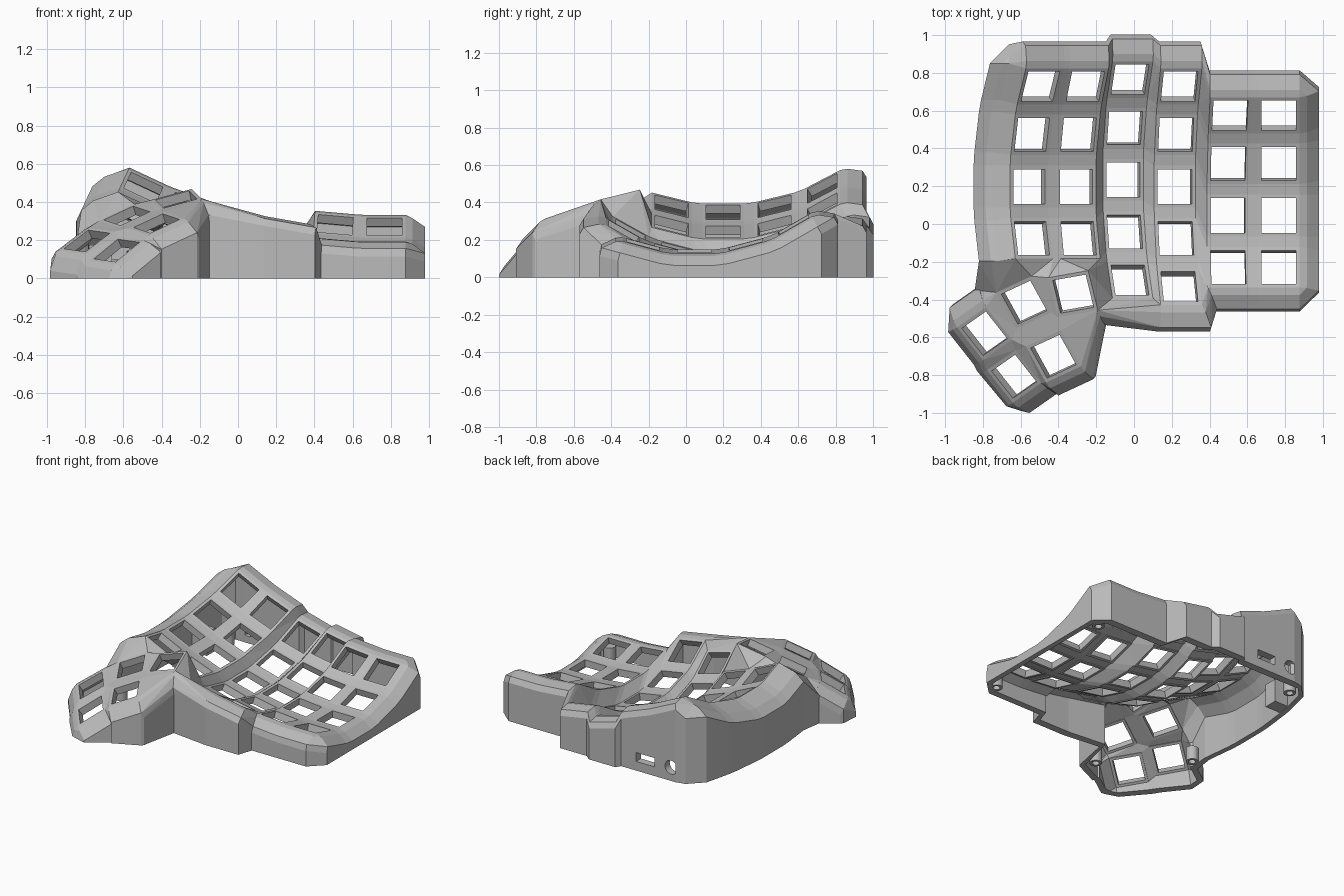
import bpy, bmesh
from math import radians, sin
from mathutils import Matrix, Vector

if "Cube" in bpy.data.objects:
    bpy.data.objects.remove(bpy.data.objects["Cube"])

grey = bpy.data.materials.new("case grey")
grey.use_nodes = True
grey.diffuse_color = (0.5, 0.5, 0.5, 1)
grey.node_tree.nodes["Principled BSDF"].inputs["Base Color"].default_value = (0.5, 0.5, 0.5, 1)

# Dimensions in millimetres, scaled to model units at placement
UNIT = 1 / 78.5
HALF, HOLE = 8.7, 7.2               # half key mount, half switch hole
THICK, WEB = 4, 0.5                 # plate top, underside of the webs
WALL, REACH, DROP = 3, 5, -5        # wall thickness, rim reach, rim drop
ALPHA, BETA, TENT = radians(15), radians(5), radians(10)
CAP = 16.7
ROW_R = 9.2 / sin(ALPHA / 2) + CAP
COL_R = 10.05 / sin(BETA / 2) + CAP

T = lambda x, y, z: Matrix.Translation((x, y, z))
R = lambda a, axis: Matrix.Rotation(a, 4, axis)
SCALE = Matrix.Scale(UNIT, 4)


def finish(bm, name):
    bmesh.ops.recalc_face_normals(bm, faces=bm.faces[:])
    mesh = bpy.data.meshes.new(name)
    bm.to_mesh(mesh)
    bm.free()
    mesh.materials.append(grey)
    ob = bpy.data.objects.new(name, mesh)
    bpy.context.scene.collection.objects.link(ob)
    return ob


def hull(bm, points, floor=0):
    """Convex hull of the points, cut off flat at the floor height."""
    above = [p for p in points if p.z >= floor]
    below = [p for p in points if p.z < floor]
    cut = [a.lerp(b, (a.z - floor) / (a.z - b.z)) for a in above for b in below]
    verts = [bm.verts.new(p) for p in above + cut]
    if len(verts) < 4:
        return
    bmesh.ops.convex_hull(bm, input=verts)
    loose = [v for v in verts if v.is_valid and not v.link_faces]
    bmesh.ops.delete(bm, geom=loose, context='VERTS')


# Placement of finger keys, thumb keys and the inner side rim
def key(c, r):
    off = (0, 2.82, -4.5) if c == 2 else (0, -12, 5.64) if c > 3 else (0, 0, 0)
    return (T(0.207, 0.198, 0.054) @ SCALE @ R(TENT, 'Y') @ T(*off)
            @ T(0, 0, COL_R) @ R(BETA * (3 - c), 'Y') @ T(0, 0, ROW_R - COL_R)
            @ R(ALPHA * (2 - r), 'X') @ T(0, 0, -ROW_R))


def thumb(pos, rx, ry, rz):
    return (T(*pos) @ SCALE @ R(radians(rz), 'Z') @ R(radians(ry), 'Y')
            @ R(radians(rx), 'X') @ T(0, 0, -THICK / 2))


CORNERS = {'tl': (-HALF, HALF), 'tr': (HALF, HALF), 'bl': (-HALF, -HALF), 'br': (HALF, -HALF)}


def post(m, corner):
    return (m, *CORNERS[corner])


def k(c, r, corner):
    return post(key(c, r), corner)


def side(r, d):
    p = key(0, r) @ Vector((-HALF, d * HALF, 0)) - Vector((5.5, 0, 3)) * UNIT
    return (T(*p) @ SCALE, 0, 0)


def pts(p, d=(0, 0), step=0):
    """Top and bottom point of a post, moved outward along the wall profile."""
    m, x, y = p
    out = (0, WALL, REACH, REACH + WALL)[step]
    dz = (0, -1, DROP, DROP)[step]
    return [m @ Vector((x + d[0] * out, y + d[1] * out, z + dz)) for z in (WEB, THICK)]


def web(bm, posts):
    hull(bm, [q for p in posts for q in pts(p)])


def strip(bm, posts):
    for i in range(len(posts) - 2):
        web(bm, posts[i:i + 3])


def skirt(bm, points, floor=0):
    hull(bm, points + [Vector((p.x, p.y, -1)) for p in points], floor)


def wall(bm, p1, d1, p2, d2, floor=0):
    ends = ((p1, d1), (p2, d2))
    hull(bm, [q for p, d in ends for s in range(4) for q in pts(p, d, s)])
    skirt(bm, [q for p, d in ends for s in (2, 3) for q in pts(p, d, s)], floor)


def frame(bm, m):
    """Key mount with a square switch hole."""
    for x0, x1, y0, y1 in ((-HALF, -HOLE, -HALF, HALF), (HOLE, HALF, -HALF, HALF),
                           (-HOLE, HOLE, HOLE, HALF), (-HOLE, HOLE, -HALF, -HOLE)):
        hull(bm, [m @ Vector((x, y, z)) for x in (x0, x1) for y in (y0, y1) for z in (0, THICK)])


# Finger key plate: mounts, and webs between columns, rows and diagonals
bm = bmesh.new()
keys = {(c, r) for c in range(6) for r in range(4)} | {(2, 4), (3, 4)}
for c, r in sorted(keys):
    frame(bm, key(c, r))
    right, down, diag = (c + 1, r) in keys, (c, r + 1) in keys, (c + 1, r + 1) in keys
    if right:
        strip(bm, [k(c, r, 'tr'), k(c + 1, r, 'tl'), k(c, r, 'br'), k(c + 1, r, 'bl')])
    if down:
        strip(bm, [k(c, r, 'bl'), k(c, r, 'br'), k(c, r + 1, 'tl'), k(c, r + 1, 'tr')])
    if right and down and diag:
        strip(bm, [k(c, r, 'br'), k(c, r + 1, 'tr'), k(c + 1, r, 'bl'), k(c + 1, r + 1, 'tl')])
strip(bm, [k(1, 3, 'br'), k(2, 3, 'bl'), k(2, 4, 'tl')])
strip(bm, [k(3, 3, 'br'), k(4, 3, 'bl'), k(3, 4, 'tr'), k(3, 4, 'br')])
finish(bm, "finger_key_plate")

# Thumb key plate with webs joining it to the finger keys
TR = thumb((-0.317, -0.363, 0.39), 14, -15, 10)
TL = thumb((-0.575, -0.407, 0.305), 10, -23, 25)
MR = thumb((-0.42, -0.693, 0.265), 10, -23, 25)
BR = thumb((-0.625, -0.797, 0.125), 6, -34, 35)
BL = thumb((-0.782, -0.57, 0.175), 6, -32, 35)
bm = bmesh.new()
for m in (TR, TL, MR, BR, BL):
    frame(bm, m)


def thumb_strip(text):
    names = dict(TR=TR, TL=TL, MR=MR, BR=BR, BL=BL)
    strip(bm, [post(names[w[:2]], w[2:]) for w in text.split()])


thumb_strip("TLtr TLbr TRtl TRbl")
thumb_strip("BRtr BRbr MRtl MRbl")
thumb_strip("MRtr MRbr TRbr")
thumb_strip("BRtl BLbl BRtr BLbr MRtl TLbl MRtr TLbr TRbl")
thumb_strip("TRbl MRtr TRbr")
thumb_strip("TLtl BLtr TLbl BLbr")
strip(bm, [post(TL, 'tl'), k(0, 3, 'bl'), post(TL, 'tr'), k(0, 3, 'br'), post(TR, 'tl'),
           k(1, 3, 'bl'), post(TR, 'tr'), k(1, 3, 'br'), k(2, 4, 'tl')])
strip(bm, [k(2, 4, 'tl'), post(TR, 'tr'), k(2, 4, 'bl'), post(TR, 'br'), k(2, 4, 'br'), k(3, 4, 'bl')])
finish(bm, "thumb_key_plate")

# Outer case walls
N, S, E, W = (0, 1), (0, -1), (1, 0), (-1, 0)
SE = (0.5, -1)
PORT_TOP = 0.2
bm = bmesh.new()
for c in range(6):                                  # back
    floor = PORT_TOP if c < 2 else 0
    wall(bm, k(c, 0, 'tl'), N, k(c, 0, 'tr'), N, floor)
    if c:
        wall(bm, k(c - 1, 0, 'tr'), N, k(c, 0, 'tl'), N, floor)
wall(bm, k(5, 0, 'tr'), N, k(5, 0, 'tr'), E)
for r in range(4):                                  # outer and inner sides
    wall(bm, k(5, r, 'tr'), E, k(5, r, 'br'), E)
    wall(bm, side(r, 1), W, side(r, -1), W)
    web(bm, [k(0, r, 'tl'), k(0, r, 'bl'), side(r, 1), side(r, -1)])
    if r:
        wall(bm, k(5, r - 1, 'br'), E, k(5, r, 'tr'), E)
        wall(bm, side(r - 1, -1), W, side(r, 1), W)
        web(bm, [k(0, r - 1, 'bl'), k(0, r, 'tl'), side(r - 1, -1), side(r, 1)])
wall(bm, k(0, 0, 'tl'), N, side(0, 1), N)
wall(bm, side(0, 1), N, side(0, 1), W)
wall(bm, k(5, 3, 'br'), S, k(5, 3, 'br'), E)        # front
wall(bm, k(5, 3, 'bl'), S, k(5, 3, 'br'), S)
wall(bm, k(4, 3, 'br'), S, k(5, 3, 'bl'), S)
wall(bm, k(4, 3, 'bl'), SE, k(4, 3, 'br'), S)
wall(bm, k(3, 4, 'br'), SE, k(4, 3, 'bl'), SE)
wall(bm, k(3, 4, 'bl'), S, k(3, 4, 'br'), SE)
wall(bm, post(TR, 'br'), S, k(3, 4, 'bl'), S)
# Thumb walls, in order around the cluster
ring = [(TR, 'br', S), (MR, 'br', S), (MR, 'bl', S), (BR, 'br', S), (BR, 'bl', S), (BR, 'bl', W),
        (BR, 'tl', W), (BL, 'bl', W), (BL, 'tl', W), (BL, 'tl', N), (BL, 'tr', N)]
for (m1, c1, d1), (m2, c2, d2) in zip(ring, ring[1:]):
    wall(bm, post(m1, c1), d1, post(m2, c2), d2)
# Corner where the inner side meets the thumb cluster
inner, top, bltr, NW = side(3, -1), pts(post(TL, 'tl')), post(BL, 'tr'), (-0.3, 1)
rim_a = [q for s in (2, 3) for q in pts(inner, W, s)]
rim_b = [q for s in (2, 3) for q in pts(bltr, NW, s)]
lip = pts(inner) + pts(inner, W, 1)
skirt(bm, rim_a + rim_b)
hull(bm, rim_a + rim_b + top)
hull(bm, lip + rim_a + top)
hull(bm, lip + pts(k(0, 3, 'bl')) + top)
hull(bm, pts(bltr) + pts(bltr, NW, 1) + rim_b + top)
finish(bm, "case_wall")

# Back panel pierced for the two ports
bm = bmesh.new()
base = [q for p in (k(0, 0, 'tl'), k(1, 0, 'tr')) for s in (2, 3) for q in pts(p, N, s)]
hull(bm, [Vector((q.x, q.y, z)) for q in base for z in (0, PORT_TOP)])
panel = finish(bm, "port_panel")

bm = bmesh.new()
bmesh.ops.create_cube(bm, size=1, matrix=T(-0.345, 0.95, 0.1) @ Matrix.Diagonal((0.15, 0.4, 0.065, 1)))
bmesh.ops.create_cone(bm, cap_ends=True, segments=24, radius1=0.05, radius2=0.05, depth=0.4,
                      matrix=T(-0.555, 0.95, 0.1) @ R(radians(90), 'X'))
cutter = finish(bm, "port_cutter")
cutter.hide_render = True
mod = panel.modifiers.new("ports", 'BOOLEAN')
mod.operation, mod.solver, mod.object = 'DIFFERENCE', 'EXACT', cutter
bpy.context.view_layer.update()
cut_panel = panel.evaluated_get(bpy.context.evaluated_depsgraph_get())
cut_mesh = bpy.data.meshes.new_from_object(cut_panel)
panel.modifiers.clear()
panel.data = cut_mesh
bpy.data.objects.remove(cutter)

# Connector holder on the inner side wall
bm = bmesh.new()
bmesh.ops.create_cube(bm, size=1, matrix=T(-0.72, 0.63, 0.09) @ Matrix.Diagonal((0.12, 0.1, 0.17, 1)))
finish(bm, "connector_holder")

# Screw posts with blind holes underneath
bm = bmesh.new()
for x, y in ((0.885, -0.375), (0.89, 0.69), (-0.66, 0.83), (-0.27, -0.72), (-0.75, -0.29)):
    new = bmesh.ops.create_cone(bm, cap_ends=True, segments=20, radius1=0.042, radius2=0.042,
                                depth=0.1, matrix=T(x, y, 0.05))["verts"]
    bottom = [f for f in {f for v in new for f in v.link_faces} if f.calc_center_median().z < 0.01]
    bmesh.ops.inset_individual(bm, faces=bottom, thickness=0.018)
    bmesh.ops.inset_individual(bm, faces=bottom, thickness=0.001, depth=-0.06)
finish(bm, "screw_posts")
